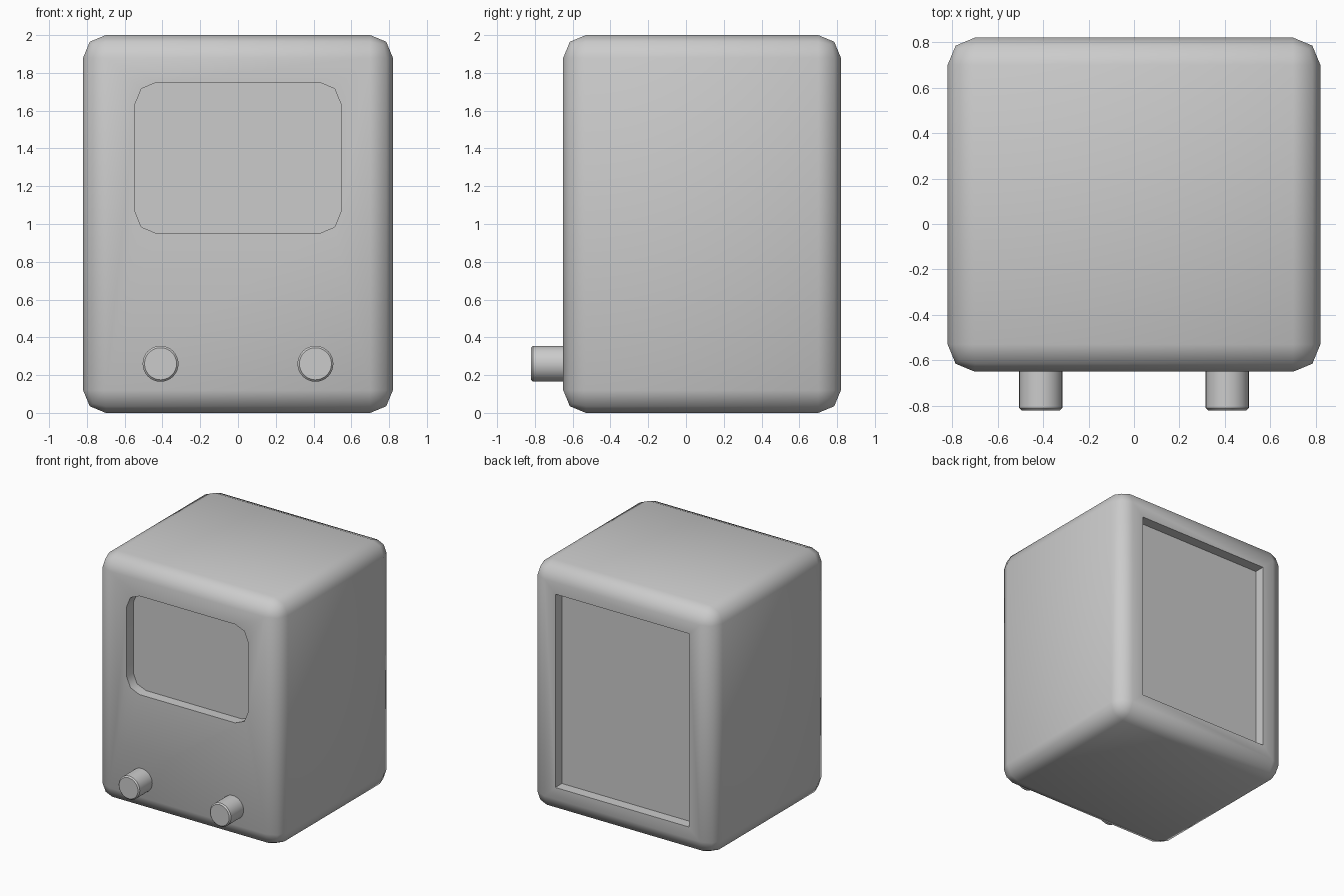
import bpy
import bmesh
import math
from mathutils import Matrix, Vector

default = bpy.data.objects.get("Cube")
if default:
    bpy.data.objects.remove(default, do_unlink=True)

grey = bpy.data.materials.new("plain_grey")
grey.use_nodes = True
GREY = (0.6, 0.6, 0.6, 1.0)
grey.diffuse_color = GREY
grey.node_tree.nodes["Principled BSDF"].inputs["Base Color"].default_value = GREY


def finish(name, bm):
    bmesh.ops.recalc_face_normals(bm, faces=bm.faces)
    mesh = bpy.data.meshes.new(name)
    bm.to_mesh(mesh)
    bm.free()
    mesh.materials.append(grey)
    obj = bpy.data.objects.new(name, mesh)
    bpy.context.collection.objects.link(obj)
    return obj


def smooth(obj, degrees):
    bpy.ops.object.select_all(action="DESELECT")
    obj.select_set(True)
    bpy.context.view_layer.objects.active = obj
    bpy.ops.object.shade_smooth_by_angle(angle=math.radians(degrees))


def box(name, low, high, radius=0.0, only_along_y=False):
    """Box between two corners, with edges rounded in two segments."""
    low, high = Vector(low), Vector(high)
    bm = bmesh.new()
    bmesh.ops.create_cube(bm, size=1, matrix=Matrix.Translation((low + high) / 2)
                          @ Matrix.Diagonal((*(high - low), 1)))
    if radius:
        edges = [e for e in bm.edges if not only_along_y
                 or abs(e.verts[0].co.y - e.verts[1].co.y) > 0.01]
        bmesh.ops.bevel(bm, geom=edges, offset=radius, segments=2,
                        profile=0.5, affect="EDGES")
    return finish(name, bm)


FRONT, BACK, DEPTH = -0.65, 0.82, 0.085

# Rounded cabinet
cabinet = box("cabinet", (-0.82, FRONT, 0), (0.82, BACK, 2), 0.12)

# Screen recess in the front and square panel recess in the back
cutters = [
    box("screen_cutter", (-0.545, FRONT - 0.2, 0.95),
        (0.545, FRONT + DEPTH, 1.75), 0.115, only_along_y=True),
    box("back_cutter", (-0.6, BACK - DEPTH, 0.215), (0.6, BACK + 0.2, 1.785)),
]
bpy.context.view_layer.objects.active = cabinet
for cutter in cutters:
    cutter.hide_render = True
    cut = cabinet.modifiers.new("recess", "BOOLEAN")
    cut.operation = "DIFFERENCE"
    cut.solver = "EXACT"
    cut.object = cutter
    bpy.ops.object.modifier_apply(modifier=cut.name)
    bpy.data.objects.remove(cutter, do_unlink=True)
smooth(cabinet, 50)

# Two round knobs low on the front
for side, x in (("left", 0.41), ("right", -0.41)):
    bm = bmesh.new()
    tip, root = -0.82, FRONT + 0.02
    bmesh.ops.create_cone(
        bm, cap_ends=True, segments=32, radius1=0.095, radius2=0.095,
        depth=root - tip,
        matrix=Matrix.Translation((x, (tip + root) / 2, 0.26))
        @ Matrix.Rotation(math.pi / 2, 4, "X"))
    rim = [e for e in bm.edges if all(v.co.y < tip + 0.001 for v in e.verts)]
    bmesh.ops.bevel(bm, geom=rim, offset=0.01, segments=1, affect="EDGES")
    smooth(finish(side + "_knob", bm), 30)
